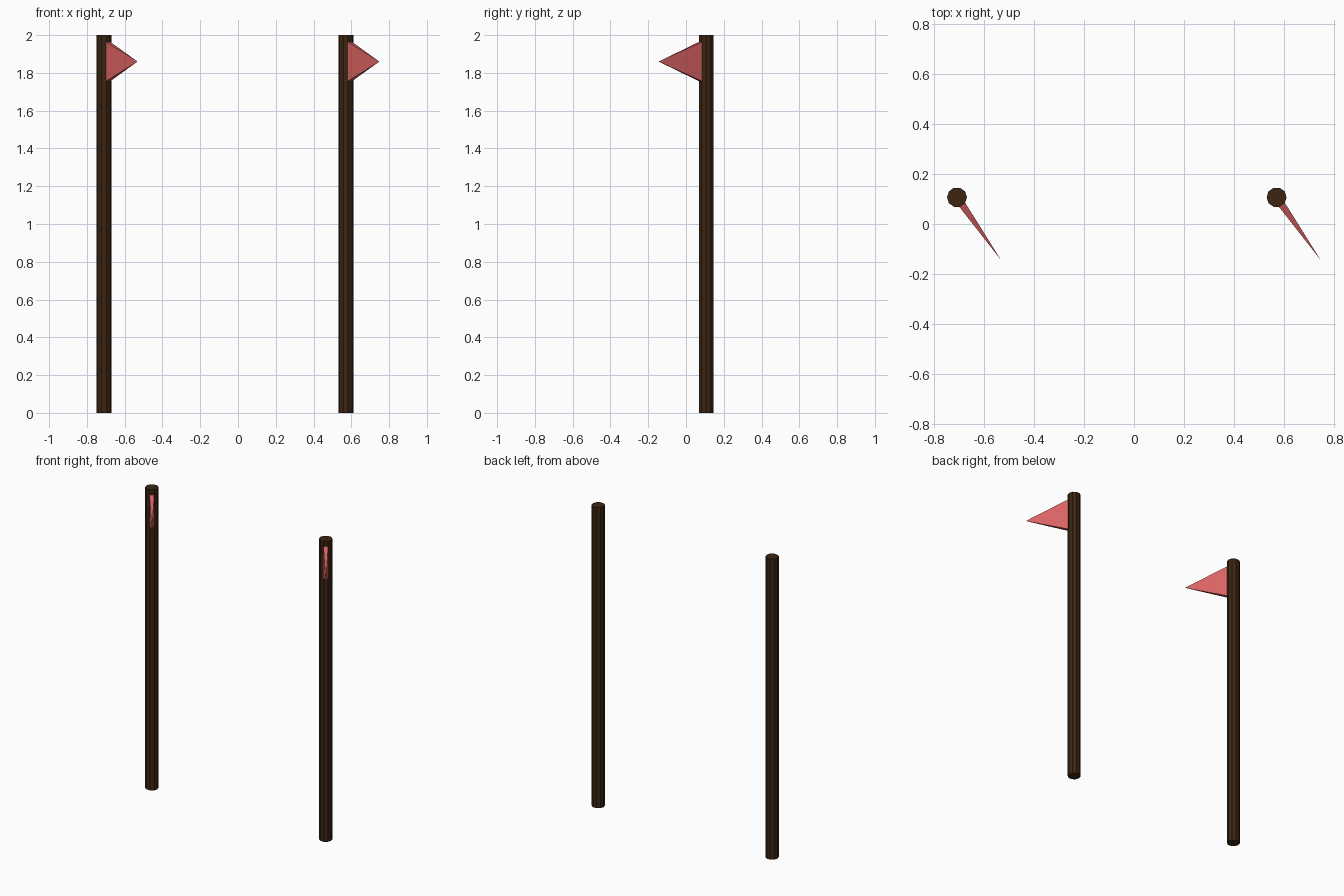
import bpy, bmesh, math
from mathutils import Matrix, Vector

if "Cube" in bpy.data.objects:
    bpy.data.objects.remove(bpy.data.objects["Cube"])

POLE_R, POLE_Y, HEIGHT = 0.04, 0.107, 2.0
FLAG_ANGLE = math.atan2(-0.252, 0.177)   # flags point to the front right


def material(name, rgb):
    m = bpy.data.materials.new(name)
    m.diffuse_color = (*rgb, 1.0)
    m.use_nodes = True
    m.node_tree.nodes["Principled BSDF"].inputs["Base Color"].default_value = m.diffuse_color
    return m


brown = material("dark_brown_wood", (0.045, 0.018, 0.006))
red = material("soft_red_cloth", (0.70, 0.125, 0.125))


def finish(name, bm, mat, loc):
    bmesh.ops.recalc_face_normals(bm, faces=bm.faces)
    me = bpy.data.meshes.new(name)
    bm.to_mesh(me)
    bm.free()
    me.materials.append(mat)
    ob = bpy.data.objects.new(name, me)
    ob.location = loc
    bpy.context.collection.objects.link(ob)
    return ob


def pole(name, x):
    # ten-sided post with corners on the x axis
    bm = bmesh.new()
    bmesh.ops.create_cone(bm, cap_ends=True, segments=10, radius1=POLE_R,
                          radius2=POLE_R, depth=HEIGHT,
                          matrix=Matrix.Rotation(math.pi / 2, 4, 'Z'))
    finish(name, bm, brown, (x, POLE_Y, HEIGHT / 2))


def pennant(name, x):
    # thin pyramid: rectangular base at the pole, pointed tip
    bm = bmesh.new()
    start, tip, half_t, half_h = 0.034, 0.308, 0.0145, 0.105
    base = [bm.verts.new((start, sy * half_t, sz * half_h))
            for sy, sz in ((-1, -1), (1, -1), (1, 1), (-1, 1))]
    point = bm.verts.new((tip, 0, 0))
    bm.faces.new(base)
    for i in range(4):
        bm.faces.new((base[i], base[(i + 1) % 4], point))
    ob = finish(name, bm, red, (x, POLE_Y, 1.86))
    ob.rotation_euler.z = FLAG_ANGLE


for side, x in (("left", -0.709), ("right", 0.571)):
    pole(side + "_pole", x)
    pennant(side + "_pennant", x)
